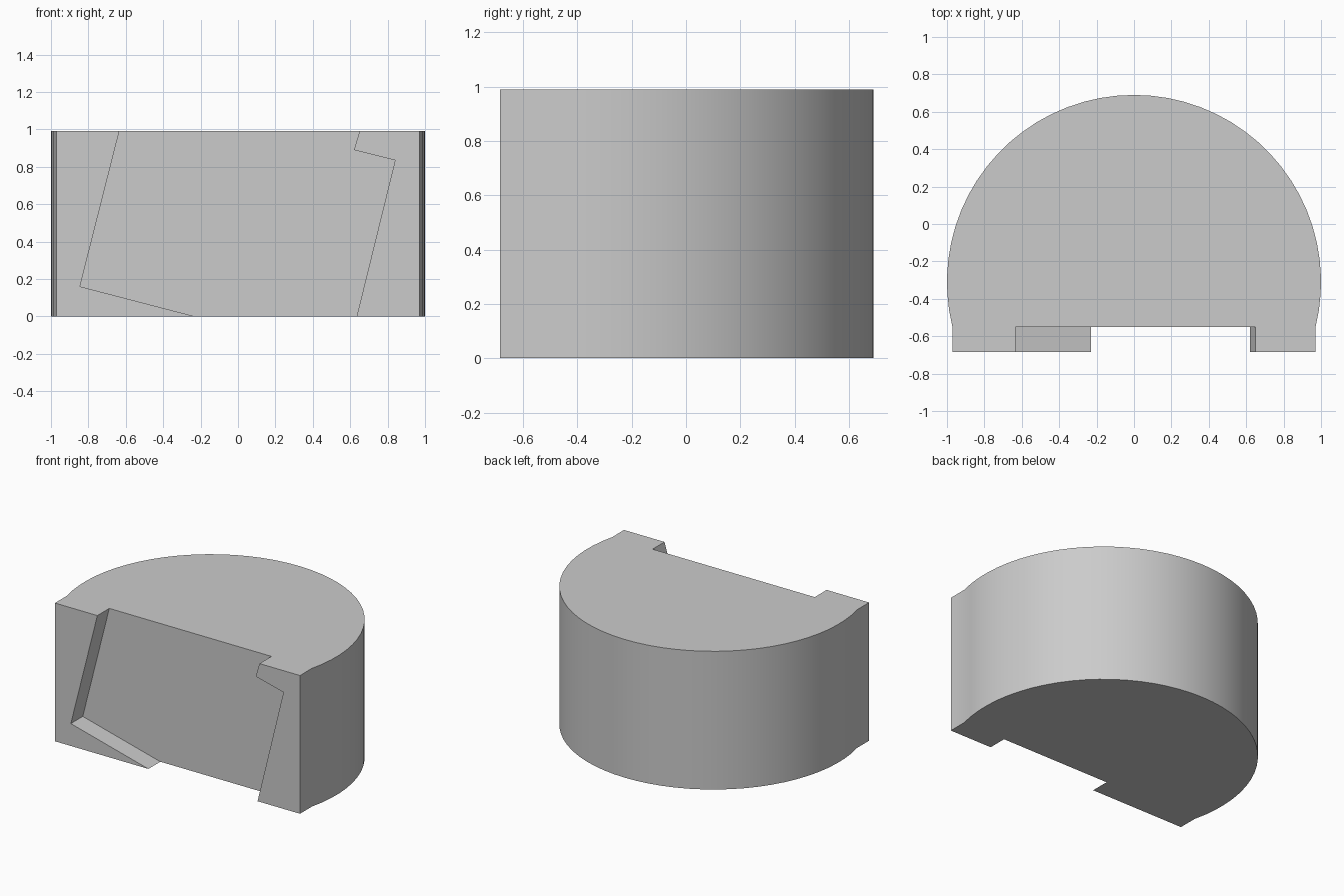
import bpy, bmesh, math

cube = bpy.data.objects.get("Cube")
if cube:
    bpy.data.objects.remove(cube, do_unlink=True)

HEIGHT = 0.99
FRONT, STEP, CENTRE = -0.685, -0.55, -0.31

grey = bpy.data.materials.new("light_grey")
grey.use_nodes = True
colour = (0.6, 0.6, 0.6, 1)
grey.diffuse_color = colour
grey.node_tree.nodes["Principled BSDF"].inputs["Base Color"].default_value = colour


def prism(name, points, offset):
    """Extrude a closed outline along an offset vector."""
    bm = bmesh.new()
    face = bm.faces.new([bm.verts.new(p) for p in points])
    grown = bmesh.ops.extrude_face_region(bm, geom=[face])["geom"]
    bmesh.ops.translate(bm, vec=offset,
                        verts=[v for v in grown if isinstance(v, bmesh.types.BMVert)])
    bmesh.ops.recalc_face_normals(bm, faces=bm.faces)
    mesh = bpy.data.meshes.new(name)
    bm.to_mesh(mesh)
    bm.free()
    mesh.materials.append(grey)
    obj = bpy.data.objects.new(name, mesh)
    bpy.context.collection.objects.link(obj)
    return obj


# Rounded block: an arc closed by a straight front
start = math.asin(STEP - CENTRE)
span = math.pi - 2 * start
steps = 40
outline = [(math.cos(start + span * i / steps),
            CENTRE + math.sin(start + span * i / steps), 0) for i in range(steps + 1)]
side = math.cos(start)
outline += [(-side, FRONT, 0), (side, FRONT, 0)]
block = prism("rounded_block", outline, (0, 0, HEIGHT))

# Tilted recess in the front, its outline carried past the top and bottom
recess = [(-0.584, 1.19), (-0.845, 0.16), (0.154, -0.1), (0.61, -0.1),
          (0.84, 0.835), (0.62, 0.89), (0.71, 1.19)]
cutter = prism("recess_cutter", [(x, FRONT - 0.2, z) for x, z in recess],
               (0, STEP - FRONT + 0.2, 0))
cutter.hide_render = True

cut = block.modifiers.new("recess", "BOOLEAN")
cut.operation = "DIFFERENCE"
cut.solver = "EXACT"
cut.object = cutter
bpy.context.view_layer.objects.active = block
block.select_set(True)
bpy.ops.object.modifier_apply(modifier=cut.name)
bpy.data.objects.remove(cutter, do_unlink=True)

bpy.ops.object.shade_smooth_by_angle(angle=math.radians(30))
